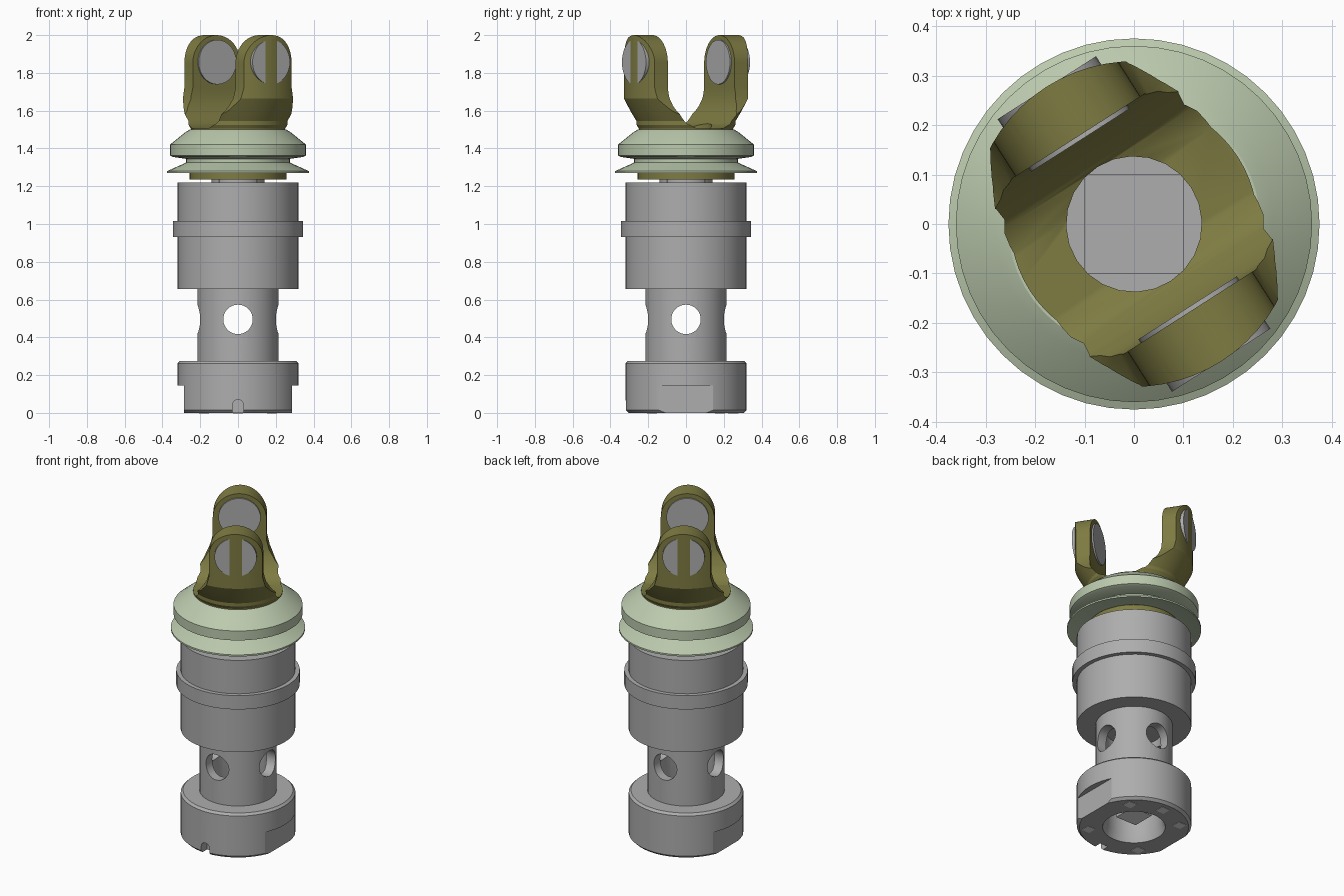
import bpy, bmesh, math
from mathutils import Matrix

cube = bpy.data.objects.get("Cube")
if cube:
    bpy.data.objects.remove(cube, do_unlink=True)


def material(name, rgb):
    m = bpy.data.materials.new(name)
    m.use_nodes = True
    m.diffuse_color = (*rgb, 1)
    bsdf = m.node_tree.nodes["Principled BSDF"]
    bsdf.inputs["Base Color"].default_value = (*rgb, 1)
    bsdf.inputs["Roughness"].default_value = 0.6
    return m


steel = material("steel grey", (0.42, 0.42, 0.42))
olive = material("olive", (0.21, 0.20, 0.055))
sage = material("sage green", (0.50, 0.59, 0.42))
pale = material("pale grey", (0.80, 0.80, 0.80))


def finish(name, bm, mat):
    bmesh.ops.recalc_face_normals(bm, faces=bm.faces)
    mesh = bpy.data.meshes.new(name)
    bm.to_mesh(mesh)
    bm.free()
    mesh.materials.append(mat)
    ob = bpy.data.objects.new(name, mesh)
    bpy.context.collection.objects.link(ob)
    return ob


def revolve(name, profile, mat, closed=False, steps=48):
    """Spin a (radius, z) profile about the z axis."""
    bm = bmesh.new()
    vs = [bm.verts.new((r, 0, z)) for r, z in profile]
    pairs = list(zip(vs, vs[1:])) + ([(vs[-1], vs[0])] if closed else [])
    edges = [bm.edges.new(p) for p in pairs]
    bmesh.ops.spin(bm, geom=vs + edges, cent=(0, 0, 0), axis=(0, 0, 1),
                   angle=math.tau, steps=steps, use_duplicate=False)
    bmesh.ops.remove_doubles(bm, verts=bm.verts, dist=1e-5)
    return finish(name, bm, mat)


def prism(name, outline, axis, mat, half=0.5):
    """Extrude an outline of (side, z) points along x or y."""
    bm = bmesh.new()
    along = (half * 2, 0, 0) if axis == "x" else (0, half * 2, 0)
    vs = [bm.verts.new((-half, s, z) if axis == "x" else (s, -half, z))
          for s, z in outline]
    face = bm.faces.new(vs)
    new = bmesh.ops.extrude_face_region(bm, geom=[face])["geom"]
    bmesh.ops.translate(bm, vec=along,
                        verts=[g for g in new if isinstance(g, bmesh.types.BMVert)])
    return finish(name, bm, mat)


def box(name, centre, size, mat):
    bm = bmesh.new()
    bmesh.ops.create_cube(bm, size=1, matrix=Matrix.Translation(centre)
                          @ Matrix.Diagonal((*size, 1)))
    return finish(name, bm, mat)


def rod(name, centre, radius, length, axis, mat, sides=32):
    turn = Matrix.Rotation(math.pi / 2, 4, "Y" if axis == "x" else "X")
    if axis == "z":
        turn = Matrix.Identity(4)
    bm = bmesh.new()
    bmesh.ops.create_cone(bm, cap_ends=True, segments=sides, radius1=radius,
                          radius2=radius, depth=length,
                          matrix=Matrix.Translation(centre) @ turn)
    return finish(name, bm, mat)


def boolean(ob, tool, operation):
    tool.hide_render = True
    mod = ob.modifiers.new("cut", "BOOLEAN")
    mod.operation, mod.object, mod.solver = operation, tool, "EXACT"
    bpy.context.view_layer.objects.active = ob
    bpy.ops.object.modifier_apply(modifier=mod.name)
    bpy.data.objects.remove(tool, do_unlink=True)


def mirrored(half):
    return half + [(-s, z) for s, z in reversed(half)]


# Hollow steel body: foot, slim tube, wide barrel with collar, neck
body = revolve("body", [
    (0, 0.62), (0.16, 0.62), (0.16, 0.05), (0.175, 0), (0.305, 0), (0.32, 0.015),
    (0.32, 0.262), (0.307, 0.275), (0.215, 0.275), (0.215, 0.655), (0.32, 0.655),
    (0.32, 0.93), (0.345, 0.93), (0.345, 1.015), (0.32, 1.015), (0.32, 1.22),
    (0.14, 1.22), (0.14, 1.25), (0, 1.25)], steel)

# Cross holes through the tube
for axis in "xy":
    boolean(body, rod("hole", (0, 0, 0.495), 0.078, 1, axis, steel), "DIFFERENCE")

# Wrench flats on both sides and a round-topped notch in front of the foot
for side in (-1, 1):
    boolean(body, box("flat", (side * 0.385, 0, 0.045), (0.2, 0.6, 0.2), steel),
            "DIFFERENCE")
notch = [(0.028, -0.1)] + [(0.028 * math.cos(a * math.pi / 8),
                            0.042 + 0.028 * math.sin(a * math.pi / 8)) for a in range(9)]
notch_tool = prism("notch", notch + [(-0.028, -0.1)], "y", steel, 0.05)
notch_tool.data.transform(Matrix.Translation((0, -0.31, 0)))
boolean(body, notch_tool, "DIFFERENCE")

# Socket inside the foot, with a pale square end
rod("socket_floor", (0, 0, 0.235), 0.165, 0.07, "z", steel)
block = box("socket_block", (0, 0, 0.14), (0.14, 0.14, 0.14), steel)
block.data.materials.append(pale)
for poly in block.data.polygons:
    poly.material_index = int(poly.normal.z < -0.5)

# Pale square marks under the foot
marks = [(x, y) for x in (-0.18, 0.18) for y in (-0.18, 0.18)] + [(0, 0.25)]
for i, (x, y) in enumerate(marks):
    box(f"foot_mark_{i + 1}", (x, y, 0.001), (0.055, 0.055, 0.006), pale)

# Square drive post inside the fork
box("drive_post", (0, 0, 1.335), (0.2, 0.2, 0.23), steel)

# Ribbed seal: thin lower skirt, groove, thick upper disc
seal = revolve("seal", [
    (0.24, 1.29), (0.27, 1.29), (0.375, 1.27), (0.375, 1.28), (0.275, 1.325),
    (0.275, 1.345), (0.345, 1.355), (0.36, 1.362), (0.36, 1.42), (0.28, 1.485),
    (0.255, 1.5), (0.24, 1.5)], sage, closed=True)

# Fork: turned blank shaped by a saddle outline and an arm outline
fork = revolve("fork", [
    (0, 1.235), (0.257, 1.235), (0.257, 1.285), (0.25, 1.29), (0.25, 1.505),
    (0.262, 1.525), (0.262, 1.545), (0.295, 1.6), (0.329, 1.665), (0.329, 2.05),
    (0, 2.05)], olive, steps=64)
saddle = mirrored([(0.5, 1.1), (0.5, 2.2), (0.21, 2.2), (0.21, 1.68), (0.2, 1.625),
                   (0.175, 1.575), (0.135, 1.53), (0.08, 1.505)])
boolean(fork, prism("saddle", saddle, "x", olive), "INTERSECT")
arc = [(0.15 * math.cos(a * math.pi / 24), 1.85 + 0.15 * math.sin(a * math.pi / 24))
       for a in range(12)]
arm = mirrored([(0.4, 1.1), (0.4, 1.53), (0.262, 1.535), (0.2, 1.6), (0.165, 1.66),
                (0.15, 1.72)] + arc + [(0.004, 2.0)])
boolean(fork, prism("arm", arm, "y", olive), "INTERSECT")
boolean(fork, rod("bore", (0, 0, 1.4), 0.137, 1, "z", olive, 24), "DIFFERENCE")

# Pins through both fork arms
pins = [rod(name, (0, side * 0.264, 1.857), 0.118, 0.126, "y", steel)
        for name, side in (("back_pin", 1), ("front_pin", -1))]

# The fork and pins sit turned about the vertical axis
for ob in [fork] + pins:
    ob.data.transform(Matrix.Rotation(math.radians(32.6), 4, "Z"))

# Smooth round surfaces while keeping machined edges crisp
bpy.ops.object.select_all(action="DESELECT")
for ob in [body, seal, fork, bpy.data.objects["socket_floor"]] + pins:
    ob.select_set(True)
    bpy.context.view_layer.objects.active = ob
bpy.ops.object.shade_smooth_by_angle(angle=math.radians(25))
bpy.ops.object.select_all(action="DESELECT")
